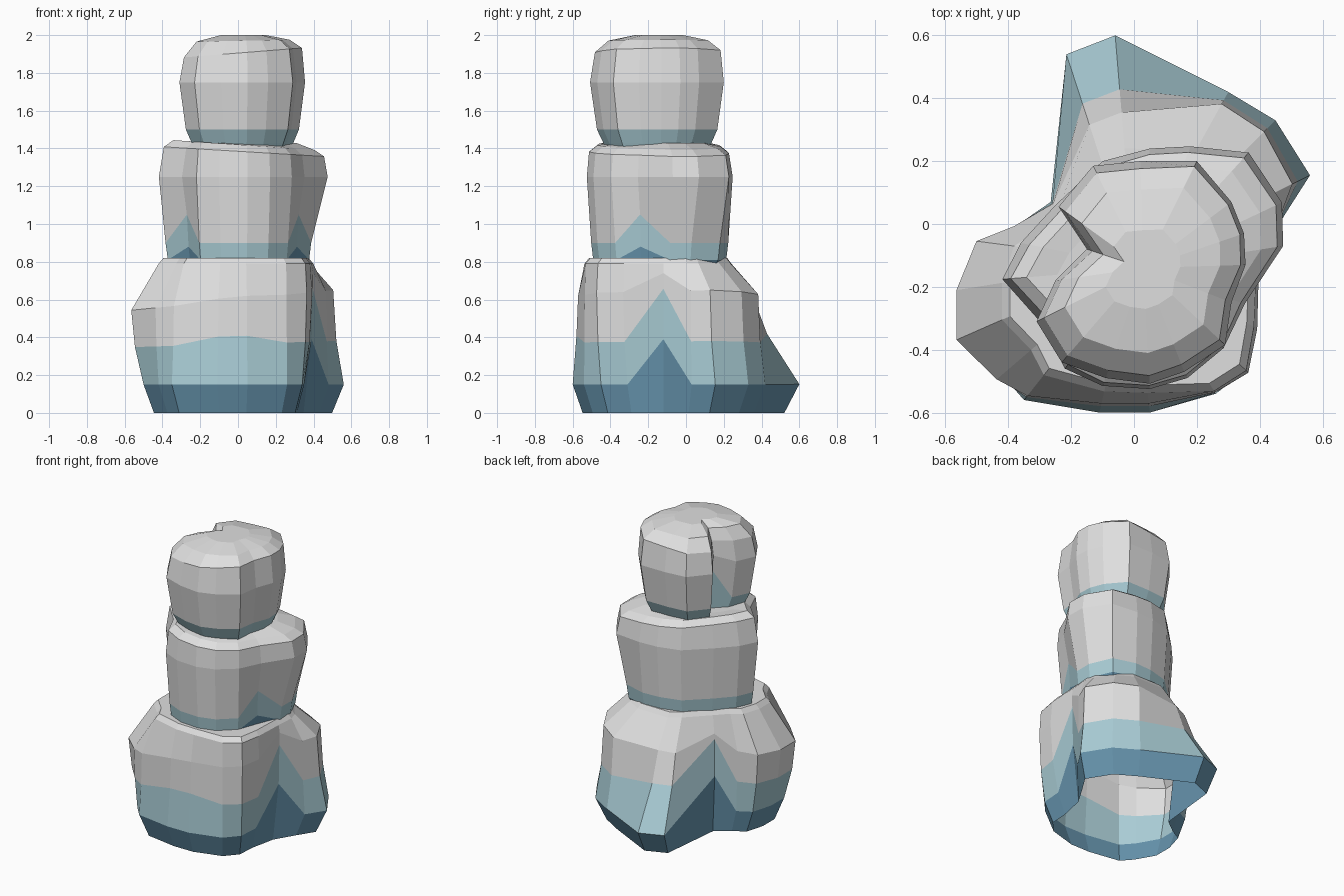
import bpy, bmesh
from mathutils import Vector


def material(name, rgb):
    m = bpy.data.materials.new(name)
    m.diffuse_color = (*rgb, 1)
    return m


MATS = [material("deep_blue", (0.14, 0.31, 0.44)),
        material("pale_blue", (0.40, 0.61, 0.67)),
        material("light_grey", (0.74, 0.74, 0.74))]


def rock(name, centre, columns, low, rings):
    """Lofted stone, open underneath.
    columns: x, y, mid scale, top scale, lift (how far the tint climbs in a crease)
    rings: z, t (0 low, 1 mid, 2 top), extra scale, lift height, tilt in x, colour above"""
    c = Vector(centre)
    bm = bmesh.new()
    loops = []
    for z, t, s, up, tilt, _ in rings:
        loop = []
        for x, y, mid, top, lift in columns:
            k = low + (mid - low) * t if t <= 1 else mid + (top - mid) * (t - 1)
            p = c + (Vector((x, y)) - c) * k * s
            climb = up * (lift ** 3 if rings[1][0] == z else lift)
            loop.append(bm.verts.new((p.x, p.y, z + climb + tilt * p.x)))
        loops.append(loop)
    n = len(columns)
    for a, b, ring in zip(loops, loops[1:], rings):
        for i in range(n):
            j = (i + 1) % n
            bm.faces.new((a[i], a[j], b[j], b[i])).material_index = ring[5]
    bm.faces.new(loops[-1]).material_index = 2
    bmesh.ops.recalc_face_normals(bm, faces=bm.faces)
    if bm.faces[:][-1].normal.z < 0:
        bmesh.ops.reverse_faces(bm, faces=bm.faces)
    me = bpy.data.meshes.new(name)
    bm.to_mesh(me)
    bm.free()
    for m in MATS:
        me.materials.append(m)
    ob = bpy.data.objects.new(name, me)
    bpy.context.collection.objects.link(ob)


# Bottom stone: wide, with creases on the right and back left
rock("bottom_stone", (0, -0.12), [
    (-0.06, 0.60, .66, .50, .2), (-0.215, 0.54, .66, .47, .2),
    (-0.265, 0.07, .97, .90, 1), (-0.37, -0.01, 1.03, .85, 0),
    (-0.46, -0.06, 1.09, .83, 0), (-0.5, -0.2, 1.13, .84, 0),
    (-0.5, -0.34, 1.13, .84, 0), (-0.42, -0.48, 1.04, .78, 0),
    (-0.35, -0.56, .97, .82, 0),
    (-0.11, -0.6, .94, .86, 0.15), (0.05, -0.6, .94, .87, 0.15),
    (0.26, -0.54, .99, .98, 0), (0.34, -0.45, 1.07, 1.05, 0),
    (0.35, -0.31, 1.12, 1.09, 0), (0.39, -0.12, 1.02, 1.0, 1),
    (0.48, 0.03, .97, .83, 0), (0.56, 0.155, .90, .68, 0),
    (0.45, 0.33, .92, .66, 0), (0.3, 0.42, .93, .66, 0)], 1, [
    (0, 0, .89, 0, 0, 0), (0.15, 0, 1, .24, 0, 1), (0.365, .7, 1, .28, .03, 2),
    (0.6, 1, 1, .1, .1, 2), (0.79, 2, 1, 0, 0, 2), (0.82, 2, .94, 0, 0, 2)])

# Middle stone: creases at the front corners
rock("middle_stone", (0.03, -0.14), [
    (-0.41, -0.175, 1.02, .96, 0), (-0.36, -0.06, 1, .93, 0),
    (-0.25, 0.06, 1, .93, 0), (-0.1, 0.2, 1, .94, 0),
    (0.05, 0.24, 1, .95, 0), (0.18, 0.247, 1, .95, 0),
    (0.34, 0.2, 1.08, 1.03, 0), (0.41, 0.04, 1.16, 1.11, 0),
    (0.41, -0.08, 1.17, 1.12, 0), (0.34, -0.25, 1.04, 1, 1),
    (0.28, -0.39, 1.02, .99, 0), (0.17, -0.49, 1, .97, 0),
    (0.05, -0.525, 1, .97, 0), (-0.1, -0.515, 1, .97, 0),
    (-0.22, -0.46, 1, .96, 0), (-0.29, -0.31, 1.02, .95, 1)], .94, [
    (0.79, 0, .94, 0, 0, 0), (0.81, 0, .97, .07, 0, 1), (0.9, 0, 1, .15, 0, 2),
    (1.25, 1, 1, 0, 0, 2), (1.385, 2, 1, 0, -.06, 2), (1.42, 2, .88, 0, -.07, 2),
    (1.43, 2, .65, 0, 0, 2)])

# Top stone: rounded crown with one deep crease on the left
rock("top_stone", (0.03, -0.14), [
    (-0.24, 0.055, 1, .92, 0), (-0.13, 0.185, 1, .93, 0),
    (0.02, 0.2, 1, .93, 0), (0.2, 0.2, 1, .95, 0),
    (0.31, 0.07, 1, .96, 0), (0.35, -0.03, 1, .96, 0),
    (0.355, -0.13, 1, .95, 0), (0.31, -0.25, 1, .93, 0),
    (0.29, -0.385, 1, .93, 0), (0.16, -0.47, 1, .93, 0),
    (0.05, -0.508, 1, .93, 0), (-0.09, -0.49, 1, .93, 0),
    (-0.23, -0.44, 1, .93, 0), (-0.31, -0.31, 1, .93, 0),
    (-0.25, -0.18, 1, .93, 0), (-0.15, -0.08, 1, .9, 1)], .9, [
    (1.39, 0, .84, 0, 0, 1), (1.43, 0, .9, 0, 0, 1), (1.5, 0, 1, .2, 0, 2),
    (1.75, 1, 1, .05, 0, 2), (1.905, 2, 1, 0, .08, 2), (1.97, 2, .79, 0, .02, 2),
    (2.0, 2, .38, 0, 0, 2)])
